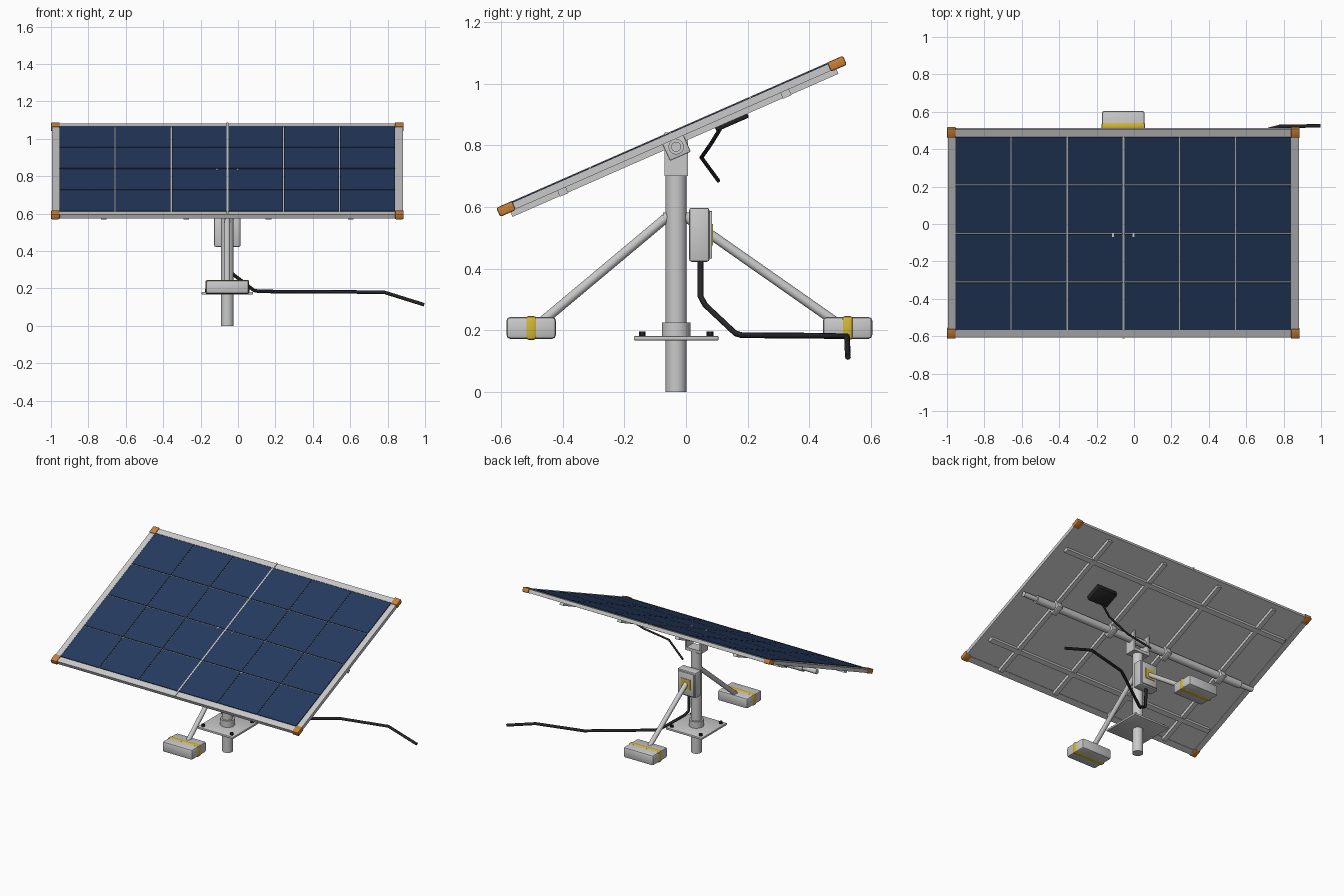
import bpy, bmesh, math
from mathutils import Vector, Matrix

if "Cube" in bpy.data.objects:
    bpy.data.objects.remove(bpy.data.objects["Cube"])

CX, CY, PIVOT_Z = -0.057, -0.032, 0.795      # mast axis and tilt axis height
TILT = Matrix.Translation((CX, CY, PIVOT_Z)) @ Matrix.Rotation(math.radians(23.7), 4, 'X')
MAST = Matrix.Translation((CX, CY, 0))


def material(name, rgb):
    m = bpy.data.materials.new(name)
    m.diffuse_color = (*rgb, 1)
    m.use_nodes = True
    m.node_tree.nodes["Principled BSDF"].inputs["Base Color"].default_value = m.diffuse_color
    return m


SILVER = material("light_grey_metal", (0.58, 0.59, 0.58))
NAVY = material("navy_cell", (0.019, 0.043, 0.115))
ORANGE = material("orange_guard", (0.60, 0.22, 0.04))
YELLOW = material("yellow_marking", (0.66, 0.47, 0.04))
BLACK = material("black_rubber", (0.02, 0.02, 0.022))


def finish(bm, name, mat, frame, smooth=False):
    me = bpy.data.meshes.new(name)
    bmesh.ops.recalc_face_normals(bm, faces=bm.faces[:])
    bm.to_mesh(me)
    bm.free()
    me.transform(frame)
    me.materials.append(mat)
    ob = bpy.data.objects.new(name, me)
    bpy.context.collection.objects.link(ob)
    if smooth:
        bpy.context.view_layer.objects.active = ob
        ob.select_set(True)
        bpy.ops.object.shade_smooth_by_angle(angle=math.radians(35))
        ob.select_set(False)
    return ob


def boxes(name, mat, frame, spans, bevel=0):
    """Spans are (x0, x1, y0, y1, z0, z1) in the given frame."""
    bm = bmesh.new()
    for x0, x1, y0, y1, z0, z1 in spans:
        m = Matrix.Translation(((x0 + x1) / 2, (y0 + y1) / 2, (z0 + z1) / 2)) \
            @ Matrix.Diagonal((x1 - x0, y1 - y0, z1 - z0, 1))
        bmesh.ops.create_cube(bm, size=1, matrix=m)
    if bevel:
        bmesh.ops.bevel(bm, geom=bm.edges[:], offset=bevel, segments=2,
                        profile=0.5, affect='EDGES')
    return finish(bm, name, mat, frame, bevel > 0)


def rods(name, mat, frame, items, sides=24):
    """Items are (start, end, radius) cylinders."""
    bm = bmesh.new()
    for a, b, r in items:
        a, b = Vector(a), Vector(b)
        d = b - a
        m = Matrix.Translation((a + b) / 2) @ d.to_track_quat('Z', 'Y').to_matrix().to_4x4()
        bmesh.ops.create_cone(bm, cap_ends=True, segments=sides, radius1=r, radius2=r,
                              depth=d.length, matrix=m)
    return finish(bm, name, mat, frame, True)


def cable(name, pts, r):
    cu = bpy.data.curves.new(name, 'CURVE')
    cu.dimensions = '3D'
    cu.bevel_depth = r
    cu.bevel_resolution = 2
    cu.use_fill_caps = True
    sp = cu.splines.new('POLY')
    sp.points.add(len(pts) - 1)
    for p, co in zip(sp.points, pts):
        p.co = (*co, 1)
    cu.materials.append(BLACK)
    ob = bpy.data.objects.new(name, cu)
    bpy.context.collection.objects.link(ob)


S = (-1, 1)

# Panel: backing sheet, rim, cells and centre strip
boxes("panel_sheet", SILVER, TILT, [(-0.91, 0.91, -0.58, 0.58, 0.027, 0.045)])
rim = [(-0.938, 0.938, *sorted((s * 0.567, s * 0.607)), 0.024, 0.048) for s in S]
rim += [(*sorted((s * 0.9, s * 0.938)), -0.567, 0.567, 0.024, 0.048) for s in S]
boxes("panel_rim", SILVER, TILT, rim)
cells = []
for i in range(6):
    for j in range(4):
        x, u = (i - 2.5) * 0.3, (j - 1.5) * 0.283
        cells.append((x - 0.147, x + 0.147, u - 0.138, u + 0.138, 0.044, 0.0505))
boxes("solar_cells", NAVY, TILT, cells)
boxes("centre_strip", SILVER, TILT, [(-0.005, 0.005, -0.61, 0.61, 0.04, 0.0525)])
boxes("corner_guards", ORANGE, TILT,
      [(*sorted((a * 0.896, a * 0.943)), *sorted((b * 0.558, b * 0.614)), 0.021, 0.053)
       for a in S for b in S], 0.006)

# Support ribs and rails behind the panel
boxes("back_ribs", SILVER, TILT,
      [(x - 0.015, x + 0.015, -0.577, 0.577, 0.005, 0.026) for x in (-0.66, -0.22, 0.22, 0.66)])
boxes("back_rails", SILVER, TILT,
      [(-0.88, 0.88, u - 0.015, u + 0.015, 0.003, 0.026) for u in (-0.395, 0.395)])

# Tilt tube with saddle clamps
rods("tilt_tube", SILVER, TILT, [((-0.82, 0, 0), (0.82, 0, 0), 0.025),
                                 ((-0.92, 0, 0), (0.92, 0, 0), 0.016)])
boxes("tube_clamps", SILVER, TILT,
      [(x - 0.02, x + 0.02, -0.037, 0.037, -0.034, 0.026) for x in (-0.66, -0.22, 0.22, 0.66)], 0.004)

# Mast, yoke head, collars and base plate
rods("mast", SILVER, MAST, [((0, 0, 0), (0, 0, 0.71), 0.034)], 32)
boxes("yoke", SILVER, MAST, [(-0.06, 0.06, -0.038, 0.038, 0.70, 0.72)]
      + [(*sorted((s * 0.049, s * 0.061)), -0.038, 0.038, 0.70, 0.841) for s in S])
rods("base_collar", SILVER, MAST, [((0, 0, 0.178), (0, 0, 0.225), 0.046)], 32)
boxes("base_plate", SILVER, MAST, [(-0.137, 0.137, -0.137, 0.137, 0.167, 0.181)], 0.003)
rods("plate_bolts", BLACK, MAST,
     [((a * 0.11, b * 0.11, 0.178), (a * 0.11, b * 0.11, 0.196), 0.011) for a in S for b in S], 6)

# Outrigger arms and strapped counterweights
rods("arm_sockets", SILVER, MAST, [((0, -0.043, 0.566), (0, 0.045, 0.566), 0.015)])
rods("arms", SILVER, MAST, [((0, -0.02, 0.575), (0, -0.45, 0.215), 0.0155),
                            ((0, 0.03, 0.568), (0, 0.53, 0.218), 0.0155)])
weights, straps = [], []
for y in (-0.47, 0.556):
    weights.append((-0.114, 0.114, y - 0.08, y + 0.08, 0.172, 0.243))
for y in (-0.47, 0.556):
    straps.append((-0.117, 0.117, y - 0.018, y + 0.018, 0.169, 0.246))
boxes("counterweights", SILVER, MAST, weights, 0.012)
boxes("weight_straps", YELLOW, MAST, straps, 0.01)

# Control box with lid and marking plate
boxes("control_box", SILVER, MAST, [(-0.07, 0.07, 0.042, 0.108, 0.422, 0.597)], 0.008)
boxes("control_lid", SILVER, MAST, [(-0.06, 0.06, 0.10, 0.117, 0.432, 0.587)], 0.004)
boxes("control_marking", YELLOW, MAST, [(-0.035, 0.035, 0.113, 0.12, 0.475, 0.545)])

# Junction box and cables
boxes("junction_box", BLACK, TILT, [(0.36, 0.51, 0.14, 0.255, -0.008, 0.028)], 0.006)
cable("panel_cable", [(0.345, 0.109, 0.85), (0.265, 0.08, 0.803), (0.095, 0.05, 0.76),
                      (-0.05, 0.105, 0.685)], 0.0065)
cable("ground_cable", [(CX, 0.047, 0.43), (-0.054, 0.047, 0.31), (-0.035, 0.062, 0.282),
                       (0.085, 0.16, 0.19), (0.11, 0.18, 0.184), (0.47, 0.44, 0.182),
                       (0.78, 0.522, 0.18), (0.995, 0.525, 0.113)], 0.0095)
